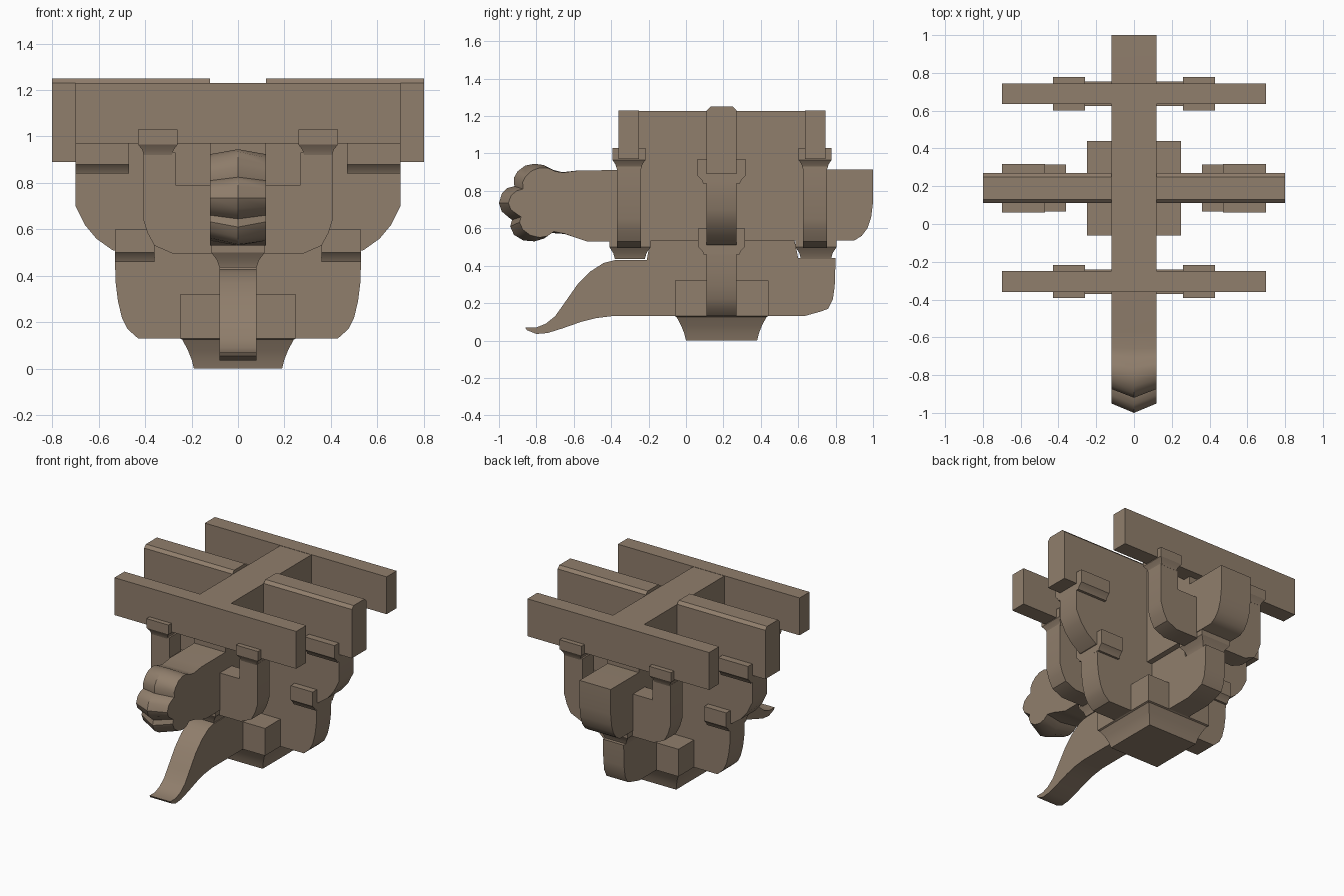
import bpy, bmesh, math

if "Cube" in bpy.data.objects:
    bpy.data.objects.remove(bpy.data.objects["Cube"])

wood = bpy.data.materials.new("weathered_timber")
wood.diffuse_color = (0.28, 0.21, 0.15, 1)
wood.use_nodes = True
wood.node_tree.nodes["Principled BSDF"].inputs["Base Color"].default_value = wood.diffuse_color


def loft(name, loops):
    """Skin a stack of equal-length point loops and cap both ends."""
    bm = bmesh.new()
    rings = [[bm.verts.new(p) for p in loop] for loop in loops]
    n = len(rings[0])
    for a, b in zip(rings, rings[1:]):
        for i in range(n):
            j = (i + 1) % n
            bm.faces.new((a[i], a[j], b[j], b[i]))
    bm.faces.new(rings[0][::-1])
    bm.faces.new(rings[-1])
    bmesh.ops.recalc_face_normals(bm, faces=bm.faces)
    mesh = bpy.data.meshes.new(name)
    bm.to_mesh(mesh)
    bm.free()
    mesh.materials.append(wood)
    ob = bpy.data.objects.new(name, mesh)
    bpy.context.collection.objects.link(ob)
    bpy.ops.object.select_all(action='DESELECT')
    ob.select_set(True)
    bpy.context.view_layer.objects.active = ob
    bpy.ops.object.shade_smooth_by_angle(angle=math.radians(32))
    return ob


def rect(x0, x1, y0, y1, z):
    return [(x0, y0, z), (x1, y0, z), (x1, y1, z), (x0, y1, z)]


def box(name, x0, x1, y0, y1, z0, z1):
    return loft(name, [rect(x0, x1, y0, y1, z0), rect(x0, x1, y0, y1, z1)])


def arm(name, half, y0, y1):
    """Symmetric cross arm from the right half of its x-z outline."""
    pts = half + [(-x, z) for x, z in half[::-1]]
    return loft(name, [[(x, y, z) for x, z in pts] for y in (y0, y1)])


def bearing(name, x, y, hx, hy, z0, z1, z2, tx, ty):
    """Bearing block: tapered foot below a straight head."""
    sec = lambda a, b, z: rect(x - a, x + a, y - b, y + b, z)
    return loft(name, [sec(hx - tx, hy - ty, z0),
                       sec(hx - tx * .7, hy - ty * .7, z0 + (z1 - z0) * .5),
                       sec(hx, hy, z1), sec(hx, hy, z2)])


CY = 0.19                 # centre line of the main cross arms
ROWS = (-0.305, 0.69)     # front and rear arm lines

# Base block with concave flared foot
loft("base_block", [rect(-h, h, CY - h, CY + h, z) for h, z in
                    ((.19, 0), (.20, .04), (.216, .08), (.24, .125),
                     (.25, .13), (.25, .32))])

# Lower and middle cross arms
arm("lower_cross_arm", [(.43, .13), (.475, .17), (.50, .22), (.517, .29),
                        (.527, .37), (.53, .47), (.36, .47), (.36, .51)],
    .11, .27)
arm("middle_cross_arm", [(.30, .50), (.54, .51), (.61, .56), (.66, .62),
                         (.70, .70), (.70, .85), (.47, .85), (.47, .90)],
    .11, .27)

# Lower lengthwise arm with drooping tongue
tongue = [(-.86, .07), (-.85, .055), (-.80, .035), (-.74, .04), (-.66, .065),
          (-.56, .10), (-.48, .12), (-.40, .13), (.63, .13), (.72, .155),
          (.76, .17), (.785, .22), (.795, .29), (.80, .44), (.60, .44),
          (.58, .535), (-.19, .535), (-.21, .43), (-.38, .43), (-.44, .415),
          (-.51, .37), (-.58, .30), (-.65, .20), (-.70, .13), (-.75, .09),
          (-.80, .07)]
loft("tongue_arm", [[(x, y, z) for y, z in tongue] for x in (-.08, .08)])

# Main beam with a lobed head, ridged along its centre
head = [(-.57, .91), (-.66, .90), (-.71, .912), (-.76, .938), (-.81, .945),
        (-.86, .935), (-.90, .905), (-.92, .87), (-.918, .825), (-.955, .815),
        (-.985, .785), (-1.0, .735), (-.985, .69), (-.95, .66), (-.93, .645),
        (-.94, .61), (-.92, .565), (-.87, .535), (-.81, .53), (-.76, .545),
        (-.72, .575), (-.65, .57), (-.59, .55), (-.53, .53)]
tail = [(.90, .535), (.94, .56), (.97, .60), (.99, .66), (1.0, .74),
        (1.0, .915)]


def beam_section(x, shift):
    pts = []
    for y, z in head:
        t = min(1, max(0, (-.64 - y) / .3)) * shift
        pts.append((x, y + .05 * t, z - (z - .735) * .18 * t))
    return pts + [(x, y, z) for y, z in tail]


loft("main_beam", [beam_section(-.12, 1), beam_section(0, 0),
                   beam_section(.12, 1)])

# Bearing blocks and ridge plank halves on both sides
for s, side in ((-1, "left"), (1, "right")):
    bearing("lower_bearing_" + side, s * .445, CY, .085, .125,
            .46, .50, .60, 0, .03)
    bearing("middle_bearing_" + side, s * .585, CY, .115, .128,
            .84, .88, .97, 0, .03)
    a, b = sorted((s * .12, s * .80))
    plank = [(.11, .89), (.27, .89), (.27, 1.23), (.25, 1.25),
             (.13, 1.25), (.11, 1.23)]
    loft("centre_plank_" + side, [[(x, y, z) for y, z in plank]
                                  for x in (a, b)])

# Front and rear arms, their blocks and the long planks they carry
for row, y in zip(("front", "rear"), ROWS):
    arm(row + "_cross_arm", [(.28, .495), (.36, .53), (.39, .585),
                             (.41, .65), (.41, .93), (.27, .93), (.27, .79)],
        y - .065, y + .065)
    bearing(row + "_centre_block", 0, y + .005, .115, .11,
            .435, .50, .56, .035, .03)
    for s, side in ((-1, "left"), (1, "right")):
        bearing(row + "_bearing_" + side, s * .345, y, .085, .088,
                .92, .965, 1.03, .025, .022)
    box(row + "_plank", -.70, .70, y - .055, y + .055, .97, 1.23)

# Top tie beam joining the planks
box("top_tie", -.12, .12, -.31, .69, .90, 1.228)
